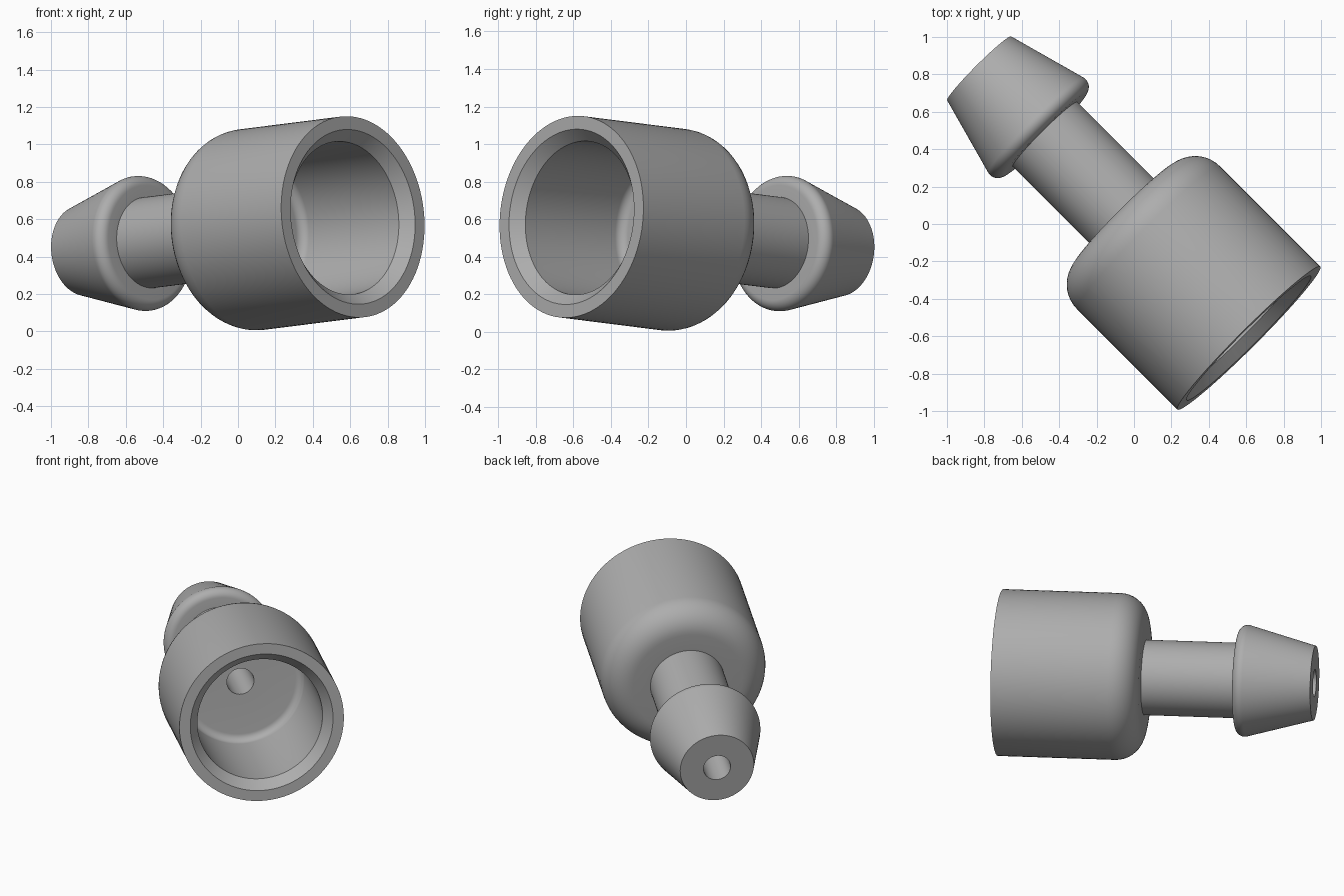
import bpy, bmesh, math
from mathutils import Vector, Euler

cube = bpy.data.objects.get("Cube")
if cube:
    bpy.data.objects.remove(cube, do_unlink=True)

SEGMENTS = 96
TILT = math.radians(5.1)
TURN = Euler((0, -TILT, math.radians(-45)))
CENTRE = Vector((0.002, 0.002, 0.535))

grey = bpy.data.materials.new("plain grey")
grey.use_nodes = True
grey.diffuse_color = (0.42, 0.42, 0.42, 1)
grey.node_tree.nodes["Principled BSDF"].inputs["Base Color"].default_value = grey.diffuse_color


def rounded(points):
    """Turn (axial, radius, fillet) corners into a profile with arcs."""
    out = []
    for i, (x, r, fillet) in enumerate(points):
        corner = Vector((x, r))
        if not fillet:
            out.append(corner)
            continue
        a = (Vector(points[i - 1][:2]) - corner).normalized()
        b = (Vector(points[i + 1][:2]) - corner).normalized()
        half = a.angle(b) / 2
        centre = corner + (a + b).normalized() * fillet / math.sin(half)
        reach = fillet / math.tan(half)
        start, end = corner + a * reach - centre, corner + b * reach - centre
        sweep = start.angle(end)
        for k in range(11):
            t = k / 10
            out.append(centre + (start * math.sin((1 - t) * sweep)
                                 + end * math.sin(t * sweep)) / math.sin(sweep))
    return out


def lathe(name, points):
    """Revolve a profile about the fitting's axis."""
    bm = bmesh.new()
    rings = []
    for x, r in rounded(points):
        ring = []
        for j in range(SEGMENTS):
            a = math.tau * j / SEGMENTS
            ring.append(bm.verts.new((x, r * math.cos(a), r * math.sin(a))))
        rings.append(ring)
    for p, q in zip(rings, rings[1:]):
        for j in range(SEGMENTS):
            k = (j + 1) % SEGMENTS
            bm.faces.new((p[j], p[k], q[k], q[j]))
    mesh = bpy.data.meshes.new(name)
    bm.to_mesh(mesh)
    bm.free()
    mesh.materials.append(grey)
    obj = bpy.data.objects.new(name, mesh)
    obj.rotation_euler = TURN
    obj.location = CENTRE
    bpy.context.collection.objects.link(obj)
    bpy.ops.object.select_all(action="DESELECT")
    obj.select_set(True)
    bpy.context.view_layer.objects.active = obj
    bpy.ops.object.shade_smooth_by_angle(angle=math.radians(25))


# Axial stations and radii shared between parts
TIP, BARB_BACK, CUP_BACK, FLOOR, MOUTH = -1.178, -0.678, -0.075, 0.075, 0.869
NECK_R, HOLE_R, CUP_R, BORE_R = 0.244, 0.089, 0.54, 0.411

# Tapered hose barb with a rounded shoulder and a flat tip
lathe("hose_barb", [(TIP, HOLE_R, 0), (TIP, 0.242, 0),
                    (BARB_BACK, 0.379, 0.055), (BARB_BACK, NECK_R, 0)])
# Straight neck
lathe("neck", [(BARB_BACK, NECK_R, 0), (CUP_BACK, NECK_R, 0)])
# Cup with rounded back, chamfered mouth and filleted bore floor
lathe("socket_cup", [(CUP_BACK, NECK_R, 0), (CUP_BACK, CUP_R, 0.18),
                     (MOUTH, CUP_R, 0), (MOUTH, 0.469, 0),
                     (MOUTH - 0.065, BORE_R, 0),
                     (FLOOR, BORE_R, 0.05), (FLOOR, HOLE_R, 0)])
# Through passage from the cup floor to the barb tip
lathe("passage", [(FLOOR, HOLE_R, 0), (TIP, HOLE_R, 0)])
